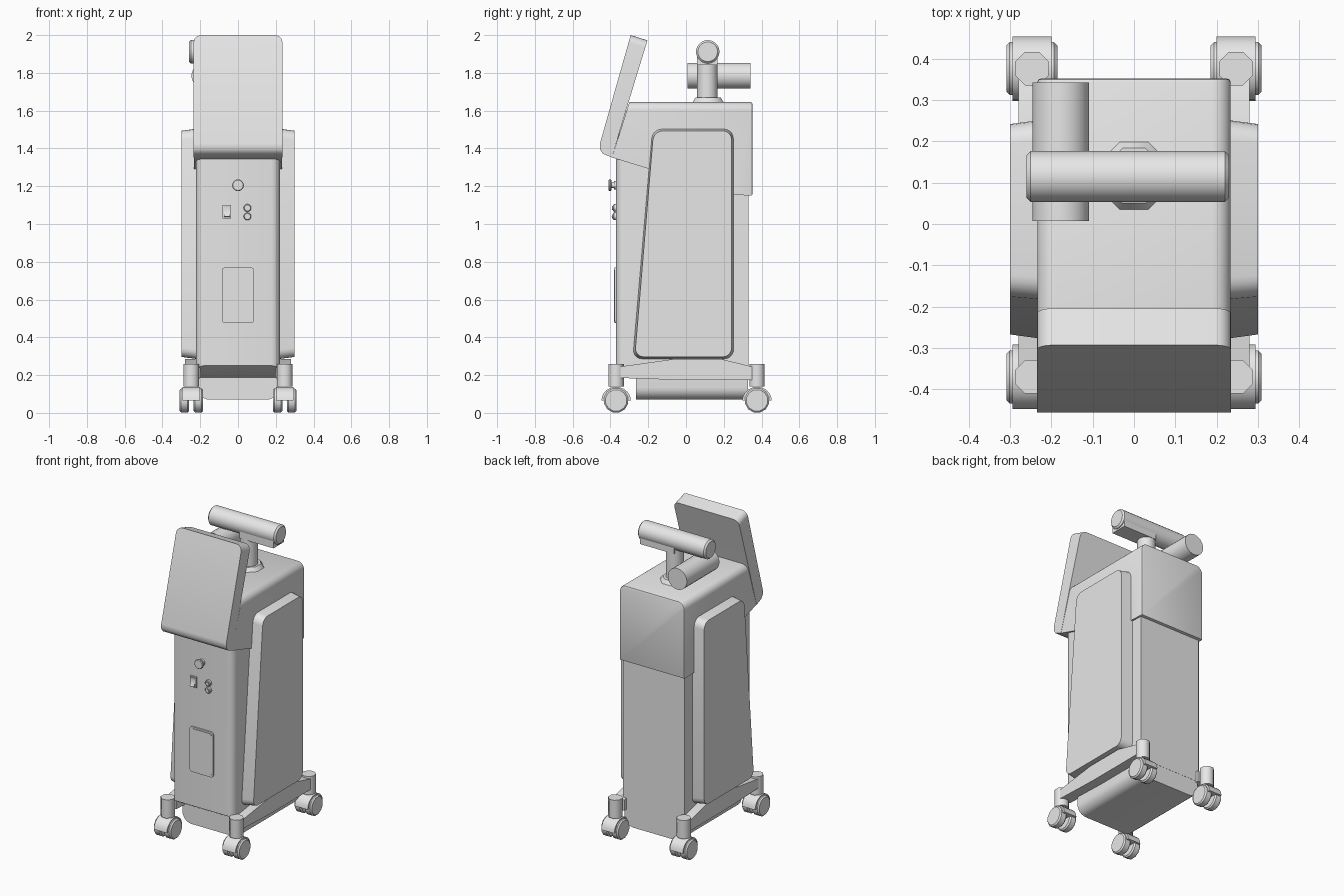
import bpy, bmesh, math
from mathutils import Matrix

old = bpy.data.objects.get("Cube")
if old:
    bpy.data.objects.remove(old, do_unlink=True)

grey = bpy.data.materials.new("light_grey")
grey.use_nodes = True
COLOUR = (0.8, 0.8, 0.8, 1)
grey.diffuse_color = COLOUR
grey.node_tree.nodes["Principled BSDF"].inputs["Base Color"].default_value = COLOUR


def finish(name, bm, angle=40):
    bmesh.ops.recalc_face_normals(bm, faces=bm.faces)
    mesh = bpy.data.meshes.new(name)
    bm.to_mesh(mesh)
    bm.free()
    mesh.materials.append(grey)
    ob = bpy.data.objects.new(name, mesh)
    bpy.context.collection.objects.link(ob)
    bpy.ops.object.select_all(action='DESELECT')
    ob.select_set(True)
    bpy.context.view_layer.objects.active = ob
    bpy.ops.object.shade_smooth_by_angle(angle=math.radians(angle))
    return ob


def prism(name, profile, x0, x1, bevels=(), shape=None):
    """Side profile (y, z) extruded along x; bevels are (rule, radius, segments)."""
    bm = bmesh.new()
    face = bm.faces.new([bm.verts.new((x0, y, z)) for y, z in profile])
    out = bmesh.ops.extrude_face_region(bm, geom=[face])["geom"]
    for v in out:
        if isinstance(v, bmesh.types.BMVert):
            v.co.x = x1
    bmesh.ops.recalc_face_normals(bm, faces=bm.faces)
    for rule, radius, segments in bevels:
        edges = []
        for e in bm.edges:
            a, b = e.verts[0].co, e.verts[1].co
            if rule((a + b) / 2, (b - a).normalized()):
                edges.append(e)
        bmesh.ops.bevel(bm, geom=edges, offset=radius, offset_type='OFFSET',
                        segments=segments, profile=0.5, affect='EDGES')
    if shape:
        for v in bm.verts:
            shape(v.co)
    return finish(name, bm)


def rect(y0, y1, z0, z1):
    return [(y0, z0), (y1, z0), (y1, z1), (y0, z1)]


def rod(name, centre, axis, length, r, r2=None, sides=24, chamfer=0, angle=40):
    bm = bmesh.new()
    turn = {'x': Matrix.Rotation(math.pi / 2, 4, 'Y'),
            'y': Matrix.Rotation(math.pi / 2, 4, 'X'), 'z': Matrix()}[axis]
    spin = Matrix.Rotation(math.pi / sides, 4, 'Z')
    bmesh.ops.create_cone(bm, cap_ends=True, segments=sides, radius1=r,
                          radius2=r2 or r, depth=length,
                          matrix=Matrix.Translation(centre) @ turn @ spin)
    if chamfer:
        caps = {e for f in bm.faces if len(f.verts) == sides for e in f.edges}
        bmesh.ops.bevel(bm, geom=list(caps), offset=chamfer, segments=1,
                        profile=0.5, affect='EDGES')
    return finish(name, bm, angle)


def along_x(m, d):
    return abs(d.x) > 0.9


def along_y(m, d):
    return abs(d.y) > 0.9


# Cabinet and its underside
prism("cabinet", [(-.37, .25), (-.26, .185), (.33, .185), (.33, 1.6), (-.37, 1.6)],
      -.222, .222, [(lambda m, d: m.y < -.36 and abs(d.z) > .9, .045, 5)])
prism("base_tray", rect(-.265, .329, .07, .3), -.215, .215,
      [(lambda m, d: m.z < .08 and abs(d.y) > .9, .065, 6)])

# Top cover that wraps over the cabinet, and the tilted screen
prism("top_cover", [(-.392, 1.352), (.25, 1.155), (.352, 1.15), (.352, 1.645),
                    (-.30, 1.645)], -.234, .234,
      [(lambda m, d: m.z > 1.64 and abs(d.y) > .9, .045, 6),
       (lambda m, d: m.y > .351, .009, 2)])
prism("screen", [(-.405, 1.357), (-.44, 1.372), (-.456, 1.395), (-.456, 1.425),
                 (-.293, 2.0), (-.204, 1.972), (-.315, 1.61), (-.392, 1.352)],
      -.235, .235,
      [(lambda m, d: m.z > 1.975 and abs(d.x) < .1, .04, 5)])

# Raised side panels and the foot beams under them
for side, s in (("left", 1), ("right", -1)):
    def taper(co):
        if abs(co.x) > .29:
            co.y = -.01 + (co.y + .01) * .95
            co.z = .89 + (co.z - .89) * .978
    prism(side + "_side_panel", [(-.285, .283), (.255, .283), (.255, 1.507), (-.18, 1.507)],
          s * .2, s * .3, [(along_x, .05, 5)], taper)
    prism(side + "_foot_beam", [(-.35, .185), (-.05, .175), (.35, .175), (.35, .245),
                                (.19, .284), (-.07, .284), (-.35, .245)],
          s * .2, s * .28)

    # Casters: post, hood and twin wheels
    for end, y in (("front", -.37), ("back", .376)):
        name = side + "_" + end + "_caster_"
        x = s * .247
        rod(name + "post", (x, y, .2), 'z', .12, .044, sides=8, angle=50)
        arc = [(y + .078 * math.cos(i * math.pi / 10), .066 + .072 * math.sin(i * math.pi / 10))
               for i in range(11)]
        prism(name + "hood", arc, x - .047, x + .047)
        for k in (-1, 1):
            rod(name + "wheel", (x + k * .037, y, .066), 'x', .05, .066,
                sides=12, chamfer=.008)

# Handle: flange, post, cross bar with block, and holder tube
rod("handle_flange", (0, .117, 1.655), 'z', .03, .092, .072, sides=8)
rod("handle_post", (0, .113, 1.76), 'z', .23, .054)
rod("handle_bar", (-.015, .115, 1.912), 'x', .49, .062, chamfer=.01)
prism("handle_block", rect(.058, .168, 1.842, 1.91), -.03, .215)
rod("holder_tube", (-.177, .175, 1.785), 'y', .335, .069)

# Front controls
rod("knob_stem", (0, -.382, 1.205), 'y', .05, .014, sides=16)
rod("knob_collar", (0, -.376, 1.205), 'y', .012, .022, sides=16)
rod("knob_cap", (0, -.402, 1.205), 'y', .014, .031, chamfer=.004)
prism("switch_frame", rect(-.38, -.36, 1.03, 1.1), -.081, -.036)
prism("switch_rocker", [(-.37, 1.036), (-.394, 1.04), (-.38, 1.065), (-.384, 1.094),
                        (-.37, 1.094)], -.074, -.043)
for z in (1.085, 1.04):
    rod("button", (.05, -.376, z), 'y', .02, .02, sides=16, chamfer=.004)
    rod("button_cap", (.05, -.384, z), 'y', .016, .011, sides=16)
prism("front_hatch", rect(-.378, -.36, .475, .77), -.085, .085, [(along_y, .018, 4)])
prism("hatch_face", rect(-.382, -.36, .485, .76), -.075, .075, [(along_y, .014, 4)])
